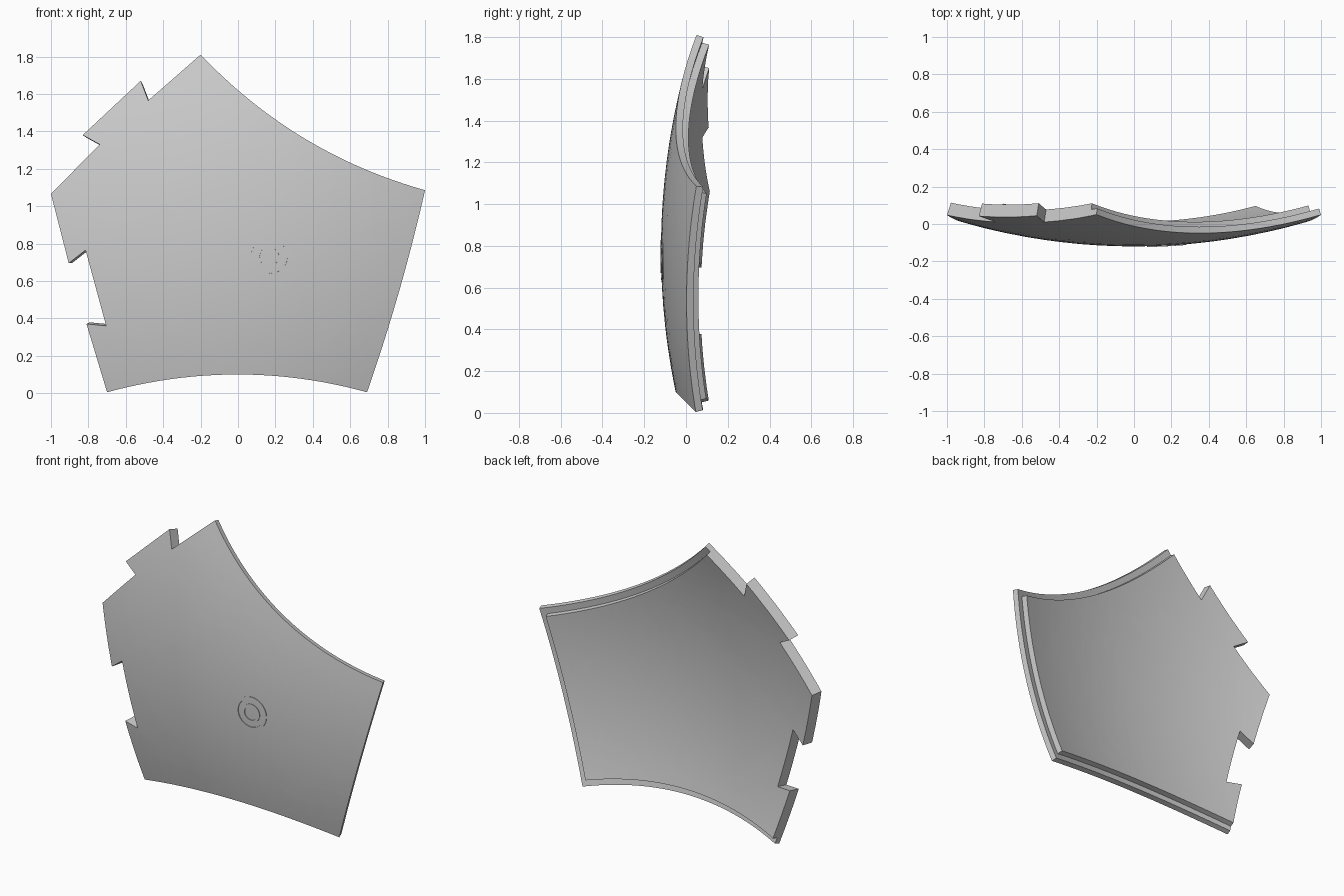
import bpy, bmesh, math
from mathutils import Vector

if "Cube" in bpy.data.objects:
    bpy.data.objects.remove(bpy.data.objects["Cube"], do_unlink=True)

RADIUS = 3.31                         # outer sphere of the shell
CENTRE = Vector((0, RADIUS - 0.12, 0.78))
STEP, THICK, LEDGE = 0.035, 0.07, 0.04

grey = bpy.data.materials.new("shell_grey")
grey.use_nodes = True
grey.diffuse_color = (0.6, 0.6, 0.6, 1)
grey.node_tree.nodes["Principled BSDF"].inputs["Base Color"].default_value = (0.6, 0.6, 0.6, 1)


def on_shell(x, z, depth):
    """Put a flat point on the sphere, then sink it towards the centre."""
    dx, dz = x, z - CENTRE.z
    ray = Vector((dx, -math.sqrt(RADIUS ** 2 - dx * dx - dz * dz), dz))
    return CENTRE + ray * ((RADIUS - depth) / RADIUS)


def curve(a, c, b, n=24):
    a, c, b = Vector(a), Vector(c), Vector(b)
    return [a * (1 - t) ** 2 + c * 2 * t * (1 - t) + b * t * t
            for t in (i / n for i in range(n + 1))]


def inset(before, path, after, d):
    """Offset an open path inwards; its ends slide along the neighbour edges."""
    pts = [before] + path + [after]
    normals = []
    for p, q in zip(pts, pts[1:]):
        e = (q - p).normalized()
        normals.append(Vector((-e.y, e.x)))
    dist = [0] + [d] * (len(path) - 1) + [0]
    out = []
    for i, p in enumerate(path):
        m, n, u, v = normals[i], normals[i + 1], dist[i], dist[i + 1]
        if u == v:
            out.append(p + (m + n) * (u / (1 + m.dot(n))))
        else:
            det = m.x * n.y - m.y * n.x
            out.append(p + Vector((u * n.y - v * m.y, m.x * v - n.x * u)) / det)
    return out


def finish(bm, name):
    bmesh.ops.recalc_face_normals(bm, faces=bm.faces)
    mesh = bpy.data.meshes.new(name)
    bm.to_mesh(mesh)
    bm.free()
    mesh.materials.append(grey)
    obj = bpy.data.objects.new(name, mesh)
    bpy.context.collection.objects.link(obj)
    bpy.ops.object.select_all(action='DESELECT')
    obj.select_set(True)
    bpy.context.view_layer.objects.active = obj
    bpy.ops.object.shade_smooth_by_angle(angle=math.radians(30))
    return obj


# Outline: curved lapped edges, then the broken edge with its tabs
lapped = (curve((-0.70, 0.005), (0, 0.195), (0.69, 0.005))
          + curve((0.69, 0.005), (0.875, 0.535), (1, 1.085))[1:]
          + curve((1, 1.085), (0.305, 1.28), (-0.2, 1.81))[1:])
tabs = [Vector(p) for p in (
    (-0.48, 1.565), (-0.52, 1.67), (-0.83, 1.38), (-0.74, 1.33), (-1, 1.065),
    (-0.905, 0.695), (-0.815, 0.765), (-0.705, 0.36), (-0.81, 0.37))]
inner = inset(tabs[-1], lapped, tabs[0], LEDGE)
outer_loop = lapped + [inner[-1]] + tabs + [inner[0]]
inner_loop = inner + tabs

# Shell panel: front skin, ledge, back skin and edge walls, built flat
bm = bmesh.new()


def face(points):
    bm.faces.new([bm.verts.new((p.x, t, p.y)) for p, t in points])


face([(p, 0) for p in outer_loop])
face([(p, STEP) for p in lapped + inner[::-1]])
face([(p, THICK) for p in inner_loop])
for loop, t0, t1 in ((outer_loop, 0, STEP), (inner_loop, STEP, THICK)):
    for p, q in zip(loop, loop[1:] + loop[:1]):
        face([(p, t0), (q, t0), (q, t1), (p, t1)])
bmesh.ops.remove_doubles(bm, verts=bm.verts, dist=0.0005)
bmesh.ops.triangulate(bm, faces=bm.faces)

# Slice into a grid, then bend it on to the sphere
for i in range(-11, 20):
    for axis in ((1, 0, 0), (0, 0, 1)):
        bmesh.ops.bisect_plane(bm, geom=bm.verts[:] + bm.edges[:] + bm.faces[:],
                               plane_co=Vector(axis) * (i * 0.1 + 0.013), plane_no=axis)
bmesh.ops.remove_doubles(bm, verts=bm.verts, dist=0.0005)
for v in bm.verts:
    v.co = on_shell(v.co.x, v.co.z, v.co.y)
finish(bm, "shell_panel")

# Two fine concentric rings on the front
for name, r0, r1 in (("outer_ring", 0.089, 0.105), ("inner_ring", 0.044, 0.059)):
    bm = bmesh.new()
    n = 64
    rows = []
    for r, t in ((r0, 0.002), (r0, -0.004), (r1, -0.004), (r1, 0.002)):
        rows.append([bm.verts.new(on_shell(0.175 + r * math.cos(k * math.tau / n),
                                           0.73 + r * math.sin(k * math.tau / n), t))
                     for k in range(n)])
    for a, b in zip(rows, rows[1:] + rows[:1]):
        for k in range(n):
            j = (k + 1) % n
            bm.faces.new((a[k], a[j], b[j], b[k]))
    finish(bm, name)
